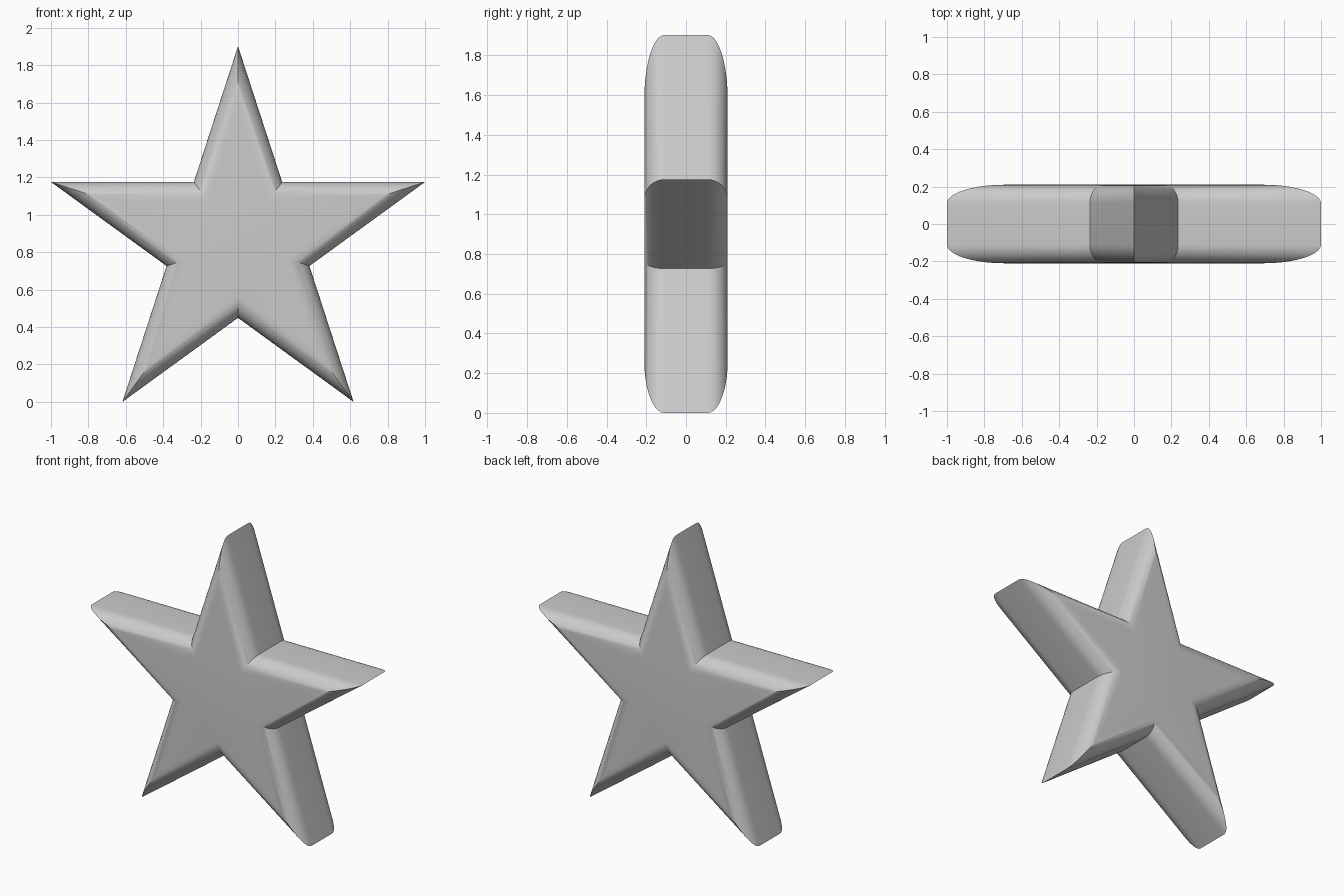
import bpy, bmesh, math

cube = bpy.data.objects.get("Cube")
if cube:
    bpy.data.objects.remove(cube, do_unlink=True)

OUTER = 1 / math.cos(math.radians(18))      # tip radius for a span of 2
INNER = OUTER * math.sin(math.radians(18)) / math.cos(math.radians(36))
CENTRE_Z = OUTER * math.cos(math.radians(36))
APOTHEM = OUTER * math.sin(math.radians(18))  # centre to edge line
HALF, ROUND, STEPS = 0.21, 0.1, 10

mat = bpy.data.materials.new("light grey")
mat.use_nodes = True
grey = (0.6, 0.6, 0.6, 1)
mat.diffuse_color = grey
mat.node_tree.nodes["Principled BSDF"].inputs["Base Color"].default_value = grey

# Quarter-round rim: pairs of (inset, depth), from the front face to the side
rim = []
for i in range(STEPS + 1):
    a = math.pi / 2 * i / STEPS
    rim.append((ROUND * (1 - math.sin(a)), HALF - ROUND + ROUND * math.cos(a)))
profile = [(d, -y) for d, y in rim] + [(d, y) for d, y in reversed(rim)]

bm = bmesh.new()


def star_ring(inset, y):
    """Star outline whose edges are moved inward by the inset."""
    scale = 1 - inset / APOTHEM
    ring = []
    for k in range(10):
        r = (INNER if k % 2 else OUTER) * scale
        a = math.pi * k / 5
        ring.append(bm.verts.new((r * math.sin(a), y, CENTRE_Z + r * math.cos(a))))
    return ring


# Loft the rings and close front and back
rings = [star_ring(d, y) for d, y in profile]
for a, b in zip(rings, rings[1:]):
    for k in range(10):
        n = (k + 1) % 10
        bm.faces.new((a[k], a[n], b[n], b[k]))
bm.faces.new(rings[0])
bm.faces.new(rings[-1])
bmesh.ops.recalc_face_normals(bm, faces=bm.faces)

mesh = bpy.data.meshes.new("star")
bm.to_mesh(mesh)
bm.free()
mesh.materials.append(mat)
star = bpy.data.objects.new("star", mesh)
bpy.context.collection.objects.link(star)

# Smooth rim, crisp tips and notches
bpy.context.view_layer.objects.active = star
star.select_set(True)
bpy.ops.object.shade_smooth_by_angle(angle=math.radians(30))
